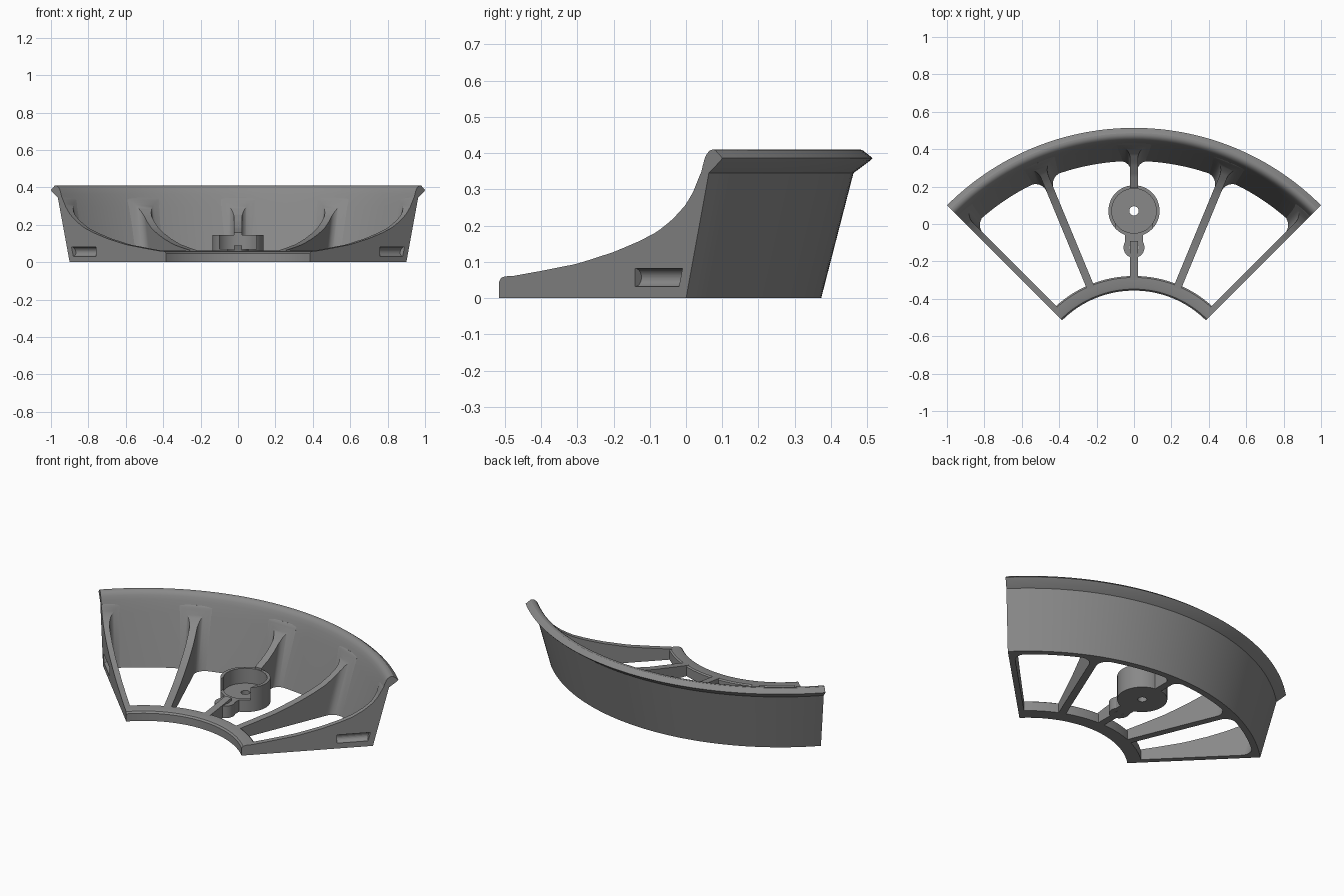
import bpy, bmesh, math
from mathutils import Vector

if "Cube" in bpy.data.objects:
    bpy.data.objects.remove(bpy.data.objects["Cube"])

CY = -0.9                       # sector centre lies on y = CY
HALF = math.radians(45)         # half of the sector angle

grey = bpy.data.materials.new("mid_grey")
grey.diffuse_color = (0.25, 0.25, 0.25, 1)
grey.use_nodes = True
grey.node_tree.nodes["Principled BSDF"].inputs["Base Color"].default_value = grey.diffuse_color


def polar(r, a, z):
    """Point at radius r, angle a measured from +y towards +x."""
    return Vector((r * math.sin(a), CY + r * math.cos(a), z))


def finish(name, bm, angle=30):
    bmesh.ops.recalc_face_normals(bm, faces=bm.faces)
    me = bpy.data.meshes.new(name)
    bm.to_mesh(me)
    bm.free()
    ob = bpy.data.objects.new(name, me)
    bpy.context.collection.objects.link(ob)
    me.materials.append(grey)
    bpy.ops.object.select_all(action='DESELECT')
    ob.select_set(True)
    bpy.context.view_layer.objects.active = ob
    bpy.ops.object.shade_smooth_by_angle(angle=math.radians(angle))
    return ob


def arc_sweep(name, profile, steps=48):
    """Sweep a closed (r, z) profile through the sector."""
    bm = bmesh.new()
    rings = []
    for i in range(steps + 1):
        a = -HALF + 2 * HALF * i / steps
        rings.append([bm.verts.new(polar(r, a, z)) for r, z in profile])
    n = len(profile)
    for p, q in zip(rings, rings[1:]):
        for k in range(n):
            bm.faces.new((p[k], p[(k + 1) % n], q[(k + 1) % n], q[k]))
    bm.faces.new(rings[0])
    bm.faces.new(rings[-1])
    return finish(name, bm)


# Height of the spoke's curved upper edge against radius
CURVE = [(0.55, 0.055), (0.707, 0.075), (0.85, 0.095), (0.99, 0.127), (1.09, 0.157),
         (1.16, 0.183), (1.22, 0.217), (1.27, 0.256), (1.3, 0.292), (1.33, 0.345)]


def top_z(r):
    for (r0, z0), (r1, z1) in zip(CURVE, CURVE[1:]):
        if r <= r1:
            return z0 + (z1 - z0) * (r - r0) / (r1 - r0)
    return CURVE[-1][1]


def spoke(name, a, r0, r1=None, left=0.021, right=0.021, flare_l=0.07, flare_r=0.07):
    """Rib along angle a, widening into a fillet where it meets the wall."""
    bm = bmesh.new()
    axis, side = polar(1, a, 0) - polar(0, a, 0), Vector((math.cos(a), -math.sin(a), 0))
    end_top, end_bot = (r1, r1) if r1 else (1.332, 1.247)
    cols = []
    n = 36
    for i in range(n + 1):
        t = 1 - (1 - i / n) ** 1.8
        rt, rb = r0 + (end_top - r0) * t, r0 + (end_bot - r0) * t
        d = 9 if r1 else max((1 - t) * (end_top - r0) - 0.012, 0)

        def width(w, f):
            return w + (f - math.sqrt(f * f - (f - d) ** 2) if d < f else 0)
        wl, wr = width(left, flare_l), width(right, flare_r)
        zt = top_z(rt)
        base = Vector((0, CY, 0))
        cols.append([bm.verts.new(base + axis * r + side * s + Vector((0, 0, z)))
                     for r, s, z in ((rb, -wl, 0), (rb, wr, 0), (rt, wr, zt), (rt, -wl, zt))])
    for p, q in zip(cols, cols[1:]):
        for k in range(4):
            bm.faces.new((p[k], p[(k + 1) % 4], q[(k + 1) % 4], q[k]))
    bm.faces.new(cols[0])
    bm.faces.new(cols[-1])
    return finish(name, bm)


def cylinder(name, loc, r, depth, rot=(0, 0, 0)):
    bpy.ops.mesh.primitive_cylinder_add(vertices=48, radius=r, depth=depth, location=loc, rotation=rot)
    ob = bpy.context.object
    ob.name = name
    return ob


def box(name, x, y, z):
    bpy.ops.mesh.primitive_cube_add(size=1, location=[(p[0] + p[1]) / 2 for p in (x, y, z)])
    ob = bpy.context.object
    ob.name = name
    ob.scale = [p[1] - p[0] for p in (x, y, z)]
    return ob


def boolean(ob, other, op='DIFFERENCE'):
    other.hide_render = True
    bpy.context.view_layer.update()
    mod = ob.modifiers.new("bool", 'BOOLEAN')
    mod.object, mod.operation, mod.solver = other, op, 'EXACT'
    bpy.ops.object.select_all(action='DESELECT')
    ob.select_set(True)
    bpy.context.view_layer.objects.active = ob
    bpy.ops.object.modifier_apply(modifier=mod.name)
    bpy.data.objects.remove(other)


# Leaning outer wall with a rolled lip
arc_sweep("outer_wall", [
    (1.237, 0), (1.273, 0), (1.362, 0.345), (1.409, 0.38), (1.414, 0.386), (1.409, 0.391),
    (1.386, 0.409), (1.377, 0.41), (1.365, 0.407), (1.354, 0.398), (1.346, 0.386),
    (1.338, 0.365), (1.328, 0.335), (1.316, 0.295)])

# Low inner ring with softened top edges
arc_sweep("inner_ring", [
    (0.544, 0), (0.622, 0), (0.622, 0.056), (0.614, 0.062), (0.566, 0.06),
    (0.552, 0.056), (0.544, 0.046)])

# Spokes: two plain ones, plus thin end plates with a screw hole
for s, tag in ((-1, "left"), (1, "right")):
    spoke(tag + "_spoke", s * HALF / 2, 0.6)
    thick = {"left": 0.032, "right": 0.0, "flare_r": 1e-6} if s > 0 else \
            {"left": 0.0, "right": 0.032, "flare_l": 1e-6}
    plate = spoke(tag + "_end_plate", s * HALF, 0.555, **thick)
    boolean(plate, cylinder("hole_cutter", polar(1.174, s * HALF, 0.057), 0.025, 0.2,
                            (math.pi / 2, 0, -s * HALF + math.pi / 2 + math.pi / 2)))

# Centre spoke, interrupted by the hub
spoke("centre_spoke_rear", 0, 1.092)
spoke("centre_spoke_front", 0, 0.6, 0.81)

# Hub cup with an open front, joined to a small boss
HY, BY, LOW = 0.07, -0.125, 0.072
hub = cylinder("hub", (0, HY, 0.0725), 0.137, 0.145)
boolean(hub, cylinder("cup_cutter", (0, HY, 0.155), 0.119, 0.2))
boolean(hub, box("gap_cutter", (-0.1, 0.1), (-0.2, HY - 0.03), (LOW, 0.3)))
boolean(hub, box("neck", (-0.048, 0.048), (BY, -0.049), (0, LOW)), 'UNION')
boolean(hub, cylinder("boss", (0, BY, LOW / 2), 0.056, LOW), 'UNION')
for y in (HY, BY):
    boolean(hub, cylinder("bore_cutter", (0, y, 0.05), 0.025, 0.4))
hub.data.materials.clear()
hub.data.materials.append(grey)
bpy.ops.object.select_all(action='DESELECT')
hub.select_set(True)
bpy.context.view_layer.objects.active = hub
bpy.ops.object.shade_smooth_by_angle(angle=math.radians(30))
